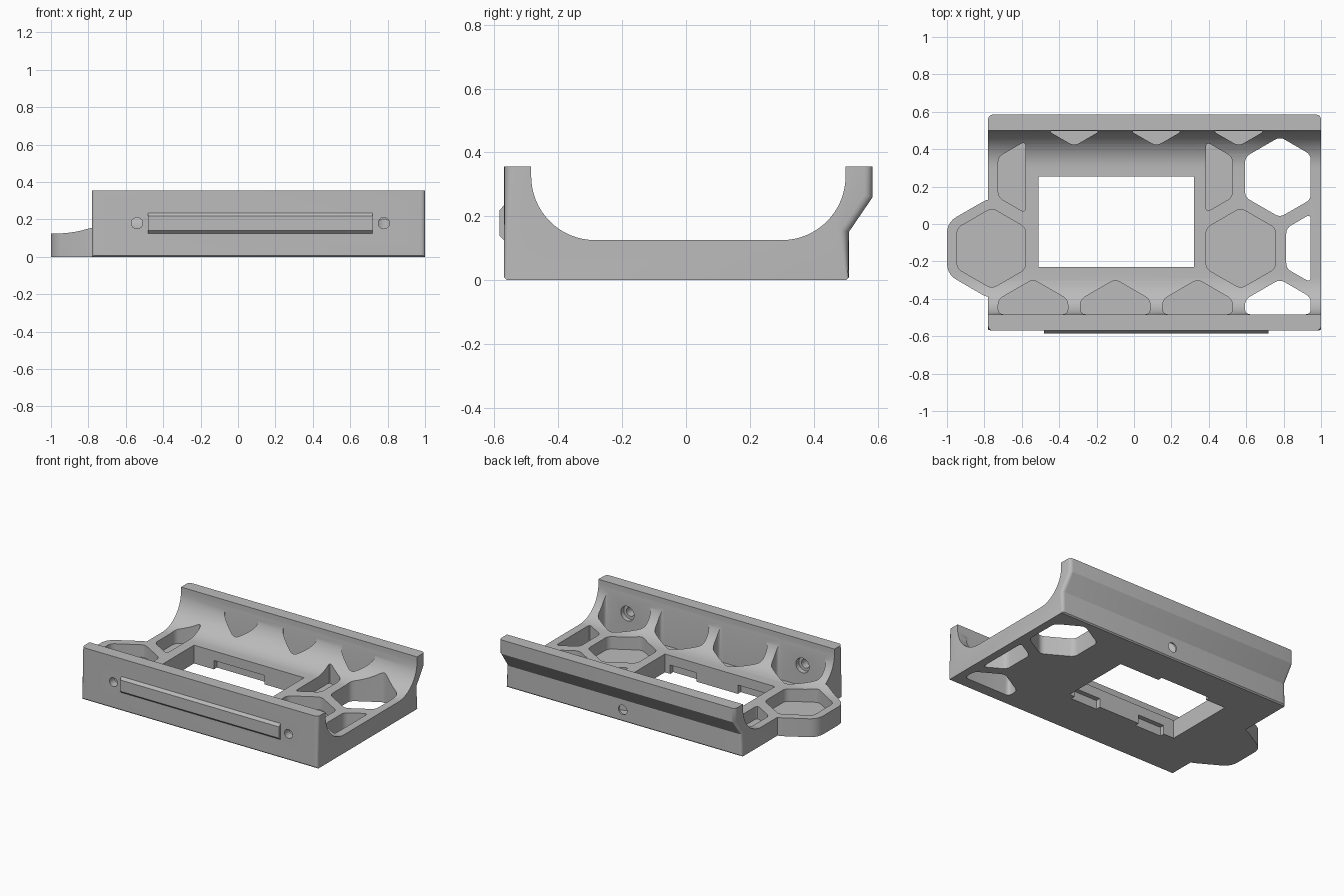
import bpy, bmesh, math
from mathutils import Vector

if "Cube" in bpy.data.objects:
    bpy.data.objects.remove(bpy.data.objects["Cube"])

grey = bpy.data.materials.new("mid_grey")
grey.diffuse_color = (0.5, 0.5, 0.5, 1)
grey.use_nodes = True
grey.node_tree.nodes["Principled BSDF"].inputs["Base Color"].default_value = grey.diffuse_color


def prism(name, pts, axis, lo, hi):
    """Extrude a 2D outline along x (outline is y,z) or z (outline is x,y)."""
    place = (lambda p, t: (t, p[0], p[1])) if axis == 'x' else (lambda p, t: (p[0], p[1], t))
    bm = bmesh.new()
    a = [bm.verts.new(place(p, lo)) for p in pts]
    b = [bm.verts.new(place(p, hi)) for p in pts]
    bm.faces.new(a)
    bm.faces.new(b)
    for i in range(len(pts)):
        j = (i + 1) % len(pts)
        bm.faces.new((a[i], a[j], b[j], b[i]))
    bmesh.ops.recalc_face_normals(bm, faces=bm.faces[:])
    me = bpy.data.meshes.new(name)
    bm.to_mesh(me)
    bm.free()
    ob = bpy.data.objects.new(name, me)
    bpy.context.collection.objects.link(ob)
    me.materials.append(grey)
    return ob


def rod(x, z, r, y0, y1):
    bpy.ops.mesh.primitive_cylinder_add(vertices=32, radius=r, depth=abs(y1 - y0),
                                        location=(x, (y0 + y1) / 2, z), rotation=(math.pi / 2, 0, 0))
    ob = bpy.context.object
    ob.data.materials.append(grey)
    return ob


def combine(target, tool, op):
    m = target.modifiers.new("cut", 'BOOLEAN')
    m.operation, m.object, m.solver = op, tool, 'EXACT'
    bpy.context.view_layer.objects.active = target
    bpy.ops.object.modifier_apply(modifier=m.name)
    bpy.data.objects.remove(tool, do_unlink=True)


def box_outline(x0, x1, y0, y1):
    return [(x0, y0), (x1, y0), (x1, y1), (x0, y1)]


def hexagon(cx, cy, r):
    return [(cx + r * math.cos(math.radians(90 + 60 * k)),
             cy + r * math.sin(math.radians(90 + 60 * k))) for k in range(6)]


def clip(pts, axis, limit, sign):
    """Keep the part of an outline where sign * (coordinate - limit) >= 0."""
    out = []
    for p, q in zip(pts, pts[1:] + pts[:1]):
        dp, dq = sign * (p[axis] - limit), sign * (q[axis] - limit)
        if dp >= 0:
            out.append(p)
        if dp * dq < 0:
            out.append(tuple(Vector(p).lerp(Vector(q), dp / (dp - dq))))
    return out


def rounded(pts, r, steps=5):
    out = []
    n = len(pts)
    for i in range(n):
        p, a, b = Vector(pts[i]), Vector(pts[i - 1]), Vector(pts[(i + 1) % n])
        s = p + (a - p).normalized() * min(r, (a - p).length * 0.45)
        e = p + (b - p).normalized() * min(r, (b - p).length * 0.45)
        for k in range(steps + 1):
            t = k / steps
            out.append(tuple(s * (1 - t) ** 2 + p * 2 * t * (1 - t) + e * t * t))
    return out


def arc(cy, start, end, n=16):
    return [(cy + 0.2 * math.cos(math.radians(start + (end - start) * k / n)),
             0.325 + 0.2 * math.sin(math.radians(start + (end - start) * k / n))) for k in range(n + 1)]


# Cradle cross-section: flat floor, curved inner walls, overhanging back wall
profile = ([(-0.562, 0), (0.502, 0), (0.51, 0.008), (0.51, 0.15), (0.585, 0.26), (0.585, 0.355), (0.5, 0.355)]
           + arc(0.3, 0, -90) + arc(-0.285, 270, 180)
           + [(-0.485, 0.355), (-0.57, 0.355), (-0.57, 0.008)])
body = prism("cradle_body", profile, 'x', -0.78, 1.0)

# Rounded outer corners at both ends
bm = bmesh.new()
bm.from_mesh(body.data)
outer = [e for e in bm.edges
         if abs(e.verts[0].co.x - e.verts[1].co.x) < 1e-4
         and all(v.co.y > 0.505 or v.co.y < -0.565 for v in e.verts)]
bmesh.ops.bevel(bm, geom=outer, offset=0.025, segments=4, profile=0.5, affect='EDGES')
bm.to_mesh(body.data)
bm.free()

# Hexagonal end lug following the same cross-section
CX, CY, R = 0.44, 0.381, 0.215
lug = prism("end_lug", profile, 'x', -1.1, -0.6)
combine(lug, prism("lug_plan", rounded(hexagon(-0.76, -0.13, 0.24 / math.cos(math.pi / 6)), 0.06), 'z', -0.1, 0.6),
        'INTERSECT')
combine(body, lug, 'UNION')

# Central rectangular opening with clip recesses underneath
combine(body, prism("opening", box_outline(-0.51, 0.32, -0.23, 0.255), 'z', -0.1, 0.6), 'DIFFERENCE')
for x0, x1, y0, y1 in ((0.08, 0.28, -0.262, -0.2), (-0.43, -0.23, -0.262, -0.2), (-0.36, 0.02, 0.2, 0.287)):
    combine(body, prism("clip_recess", box_outline(x0, x1, y0, y1), 'z', -0.1, 0.06), 'DIFFERENCE')

# Honeycomb pockets: column, row, x limits, cut through or blind
FLOOR, THROUGH = 0.04, -0.1
cells = [(-0.54, -1, -0.9, 0.945, FLOOR), (-0.10, -1, -0.9, 0.945, FLOOR),
         (0.34, -1, -0.9, 0.945, FLOOR), (0.78, -1, -0.9, 0.945, THROUGH),
         (-0.76, 0, -2, -0.58, FLOOR), (0.57, 0, 0.385, 2, FLOOR), (1.0, 0, 0.385, 0.945, THROUGH),
         (-0.54, 1, -2, -0.58, FLOOR), (0.34, 1, 0.385, 2, FLOOR), (0.78, 1, 0.385, 0.945, THROUGH),
         (-0.32, 2, -2, 2, FLOOR), (0.12, 2, -2, 2, FLOOR), (0.56, 2, -2, 2, FLOOR)]
for x, row, x0, x1, z in cells:
    pts = hexagon(x, -0.13 + row * CY, R)
    for axis, limit, sign in ((0, x0, 1), (0, x1, -1), (1, -0.483, 1), (1, 0.498, -1)):
        pts = clip(pts, axis, limit, sign)
    combine(body, prism("pocket", rounded(pts, 0.03), 'z', z, 0.6), 'DIFFERENCE')

# Screw holes: two counterbored in the front wall, one in the back
for x in (-0.54, 0.78):
    combine(body, rod(x, 0.18, 0.03, -0.65, -0.45), 'DIFFERENCE')
    combine(body, rod(x, 0.18, 0.05, -0.515, -0.45), 'DIFFERENCE')
combine(body, rod(0.12, 0.08, 0.032, 0.42, 0.6), 'DIFFERENCE')

# Raised rail on the front wall
rail = prism("front_rail", [(-0.565, 0.125), (-0.57, 0.125), (-0.585, 0.14), (-0.585, 0.217),
                            (-0.57, 0.235), (-0.565, 0.235)], 'x', -0.48, 0.72)

# Smooth curved surfaces, keep edges sharp
bpy.ops.object.select_all(action='DESELECT')
body.select_set(True)
bpy.context.view_layer.objects.active = body
bpy.ops.object.shade_smooth_by_angle(angle=math.radians(30))
